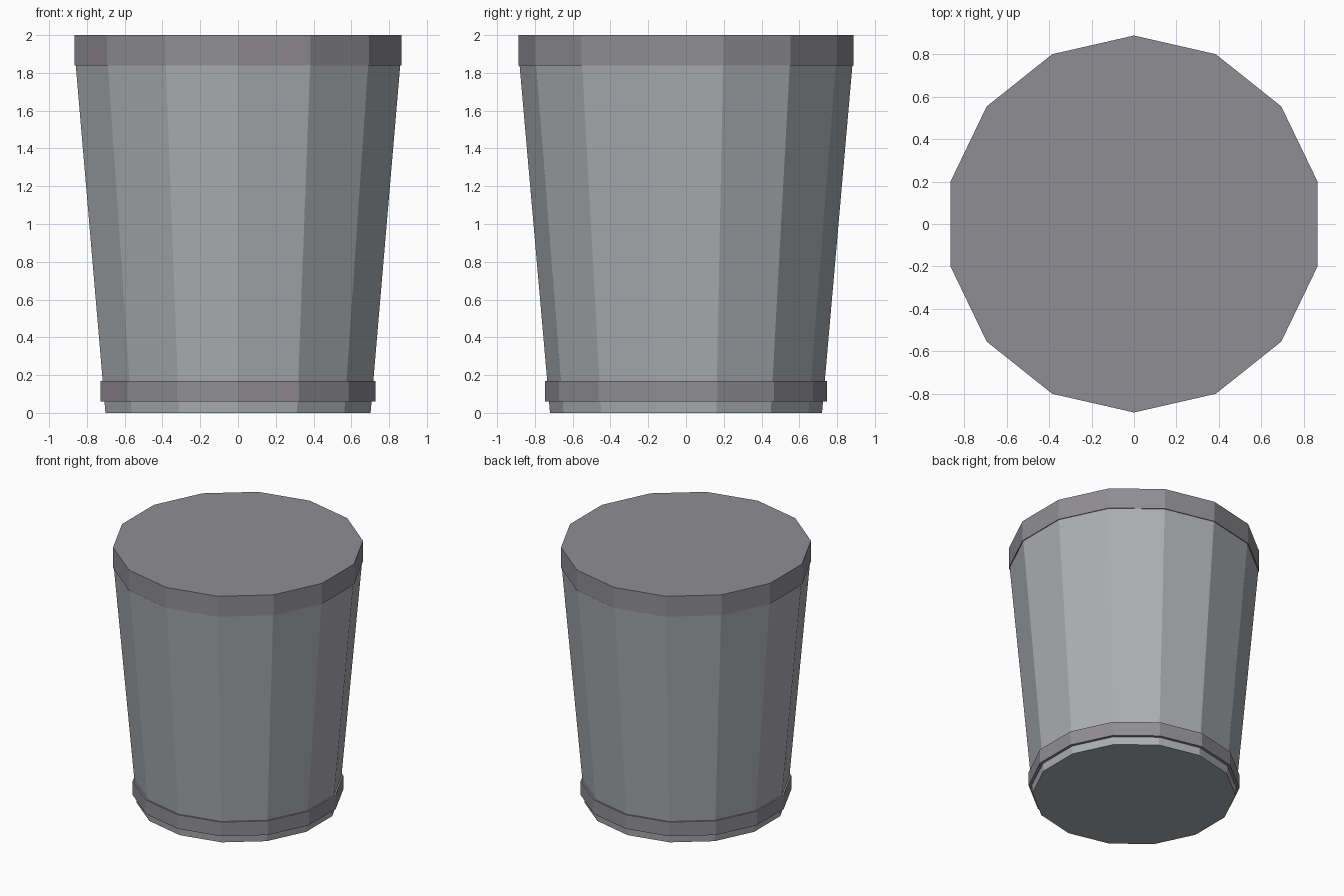
import bpy, bmesh
from math import sin, cos, tau

if "Cube" in bpy.data.objects:
    bpy.data.objects.remove(bpy.data.objects["Cube"])

SIDES = 14


def material(name, rgb):
    mat = bpy.data.materials.new(name)
    mat.diffuse_color = (*rgb, 1)
    mat.use_nodes = True
    mat.node_tree.nodes["Principled BSDF"].inputs["Base Color"].default_value = mat.diffuse_color
    return mat


def turned(name, profile, mat, closed=False):
    """Turn a (radius, z) profile into a flat-faced part; open profiles get end caps."""
    bm = bmesh.new()
    rings = [[bm.verts.new((r * sin(tau * i / SIDES), r * cos(tau * i / SIDES), z))
              for i in range(SIDES)] for r, z in profile]
    pairs = list(zip(rings, rings[1:]))
    if closed:
        pairs.append((rings[-1], rings[0]))
    else:
        bm.faces.new(rings[0])
        bm.faces.new(rings[-1])
    for a, b in pairs:
        for i in range(SIDES):
            j = (i + 1) % SIDES
            bm.faces.new((a[i], a[j], b[j], b[i]))
    bmesh.ops.recalc_face_normals(bm, faces=bm.faces)
    mesh = bpy.data.meshes.new(name)
    bm.to_mesh(mesh)
    bm.free()
    mesh.materials.append(mat)
    obj = bpy.data.objects.new(name, mesh)
    bpy.context.collection.objects.link(obj)
    return obj


body_grey = material("body_grey", (0.41, 0.42, 0.44))
trim_grey = material("trim_grey", (0.275, 0.268, 0.292))

# Tapered bin body
turned("bin_body", [(0.72, 0), (0.881, 1.84)], body_grey)
# Straight-sided lid
turned("lid", [(0.887, 1.84), (0.887, 2.0)], trim_grey)
# Raised band around the foot, slightly sunk into the body
turned("base_band", [(0.715, 0.06), (0.747, 0.06), (0.747, 0.17), (0.715, 0.17)],
       trim_grey, closed=True)
